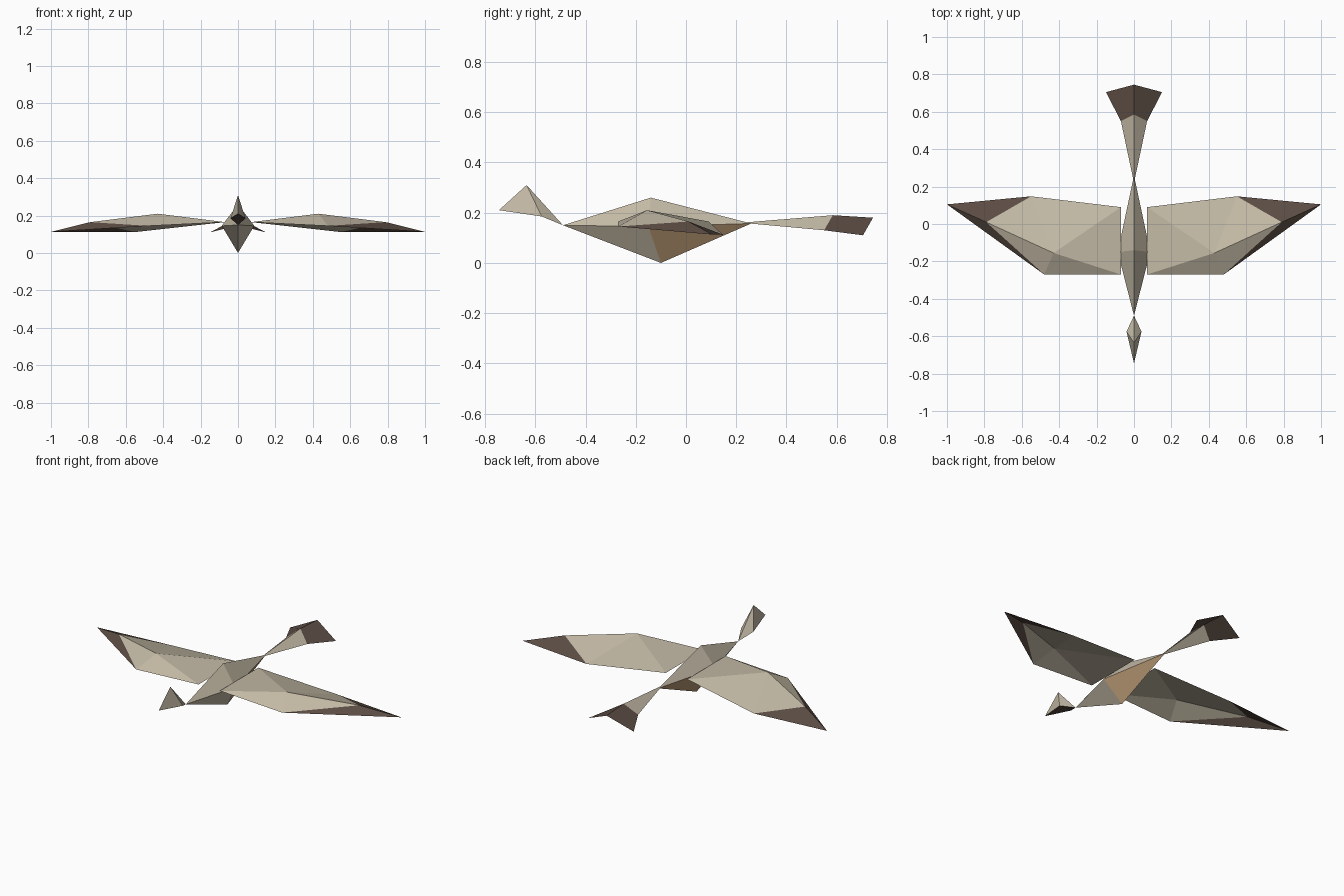
import bpy, bmesh

cube = bpy.data.objects.get("Cube")
if cube:
    bpy.data.objects.remove(cube, do_unlink=True)


def material(name, rgb):
    mat = bpy.data.materials.new(name)
    mat.use_nodes = True
    mat.diffuse_color = (*rgb, 1)
    bsdf = next(n for n in mat.node_tree.nodes if n.type == 'BSDF_PRINCIPLED')
    bsdf.inputs["Base Color"].default_value = (*rgb, 1)
    bsdf.inputs["Roughness"].default_value = 0.9
    return mat


PALE = material("pale_feather", (0.55, 0.49, 0.38))
BROWN = material("dark_brown", (0.105, 0.073, 0.057))
TAN = material("tan_belly", (0.46, 0.30, 0.165))


def folded(name, points, faces, colours, mirror_part=True):
    """Flat-faced part from named points; the +x half is mirrored to -x."""
    bm = bmesh.new()
    verts = {k: bm.verts.new(p) for k, p in points.items()}
    mats = []
    for keys, colour in zip(faces, colours):
        face = bm.faces.new([verts[k] for k in keys.split()])
        if colour not in mats:
            mats.append(colour)
        face.material_index = mats.index(colour)
    if mirror_part:
        geom = bm.verts[:] + bm.edges[:] + bm.faces[:]
        bmesh.ops.mirror(bm, geom=geom, axis='X', merge_dist=0.0001)
        bmesh.ops.remove_doubles(bm, verts=bm.verts, dist=0.0001)
        bmesh.ops.recalc_face_normals(bm, faces=bm.faces)
    mesh = bpy.data.meshes.new(name)
    bm.to_mesh(mesh)
    bm.free()
    for m in mats:
        mesh.materials.append(m)
    obj = bpy.data.objects.new(name, mesh)
    bpy.context.collection.objects.link(obj)
    return obj


# Body: stretched octahedron with a tan rear belly
folded("body",
       dict(front=(0, -0.49, 0.15), rear=(0, 0.26, 0.157), top=(0, -0.14, 0.26),
            belly=(0, -0.10, 0), side=(0.087, -0.15, 0.145)),
       ["front side top", "side rear top", "side front belly", "rear side belly"],
       [PALE, PALE, PALE, TAN])

# Head: tall wedge with a brown underside
folded("head",
       dict(beak=(0, -0.745, 0.21), crown=(0, -0.635, 0.31), nape=(0, -0.49, 0.15),
            cheek=(0.04, -0.575, 0.185), throat=(0, -0.575, 0.185)),
       ["beak cheek crown", "cheek nape crown", "cheek beak throat", "nape cheek throat"],
       [PALE, PALE, BROWN, BROWN])

# Tail: ridged sheet with a brown fan
folded("tail",
       dict(root=(0, 0.22, 0.16), ridge=(0, 0.585, 0.19), edge=(0.07, 0.55, 0.13),
            tip=(0, 0.745, 0.18), corner=(0.15, 0.705, 0.11)),
       ["root edge ridge", "ridge edge corner tip"],
       [PALE, BROWN])

# Wings: folded sheets with brown tips
WING_FACES = ["root_front lead peak", "root_rear root_front peak", "trail root_rear peak",
              "trail peak knuckle", "peak lead knuckle", "trail knuckle tip",
              "lead tip knuckle"]
for side, name in ((1, "left_wing"), (-1, "right_wing")):
    pts = dict(root_front=(0.07, -0.27, 0.165), root_rear=(0.07, 0.09, 0.165),
               lead=(0.48, -0.27, 0.145), peak=(0.43, -0.155, 0.21),
               trail=(0.55, 0.148, 0.112), knuckle=(0.79, 0.01, 0.165),
               tip=(1, 0.105, 0.113))
    pts = {k: (side * x, y, z) for k, (x, y, z) in pts.items()}
    # reverse the winding on the far side so the tops face up
    faces = [" ".join(f.split()[::side]) for f in WING_FACES]
    folded(name, pts, faces, [PALE] * 5 + [BROWN] * 2, mirror_part=False)
